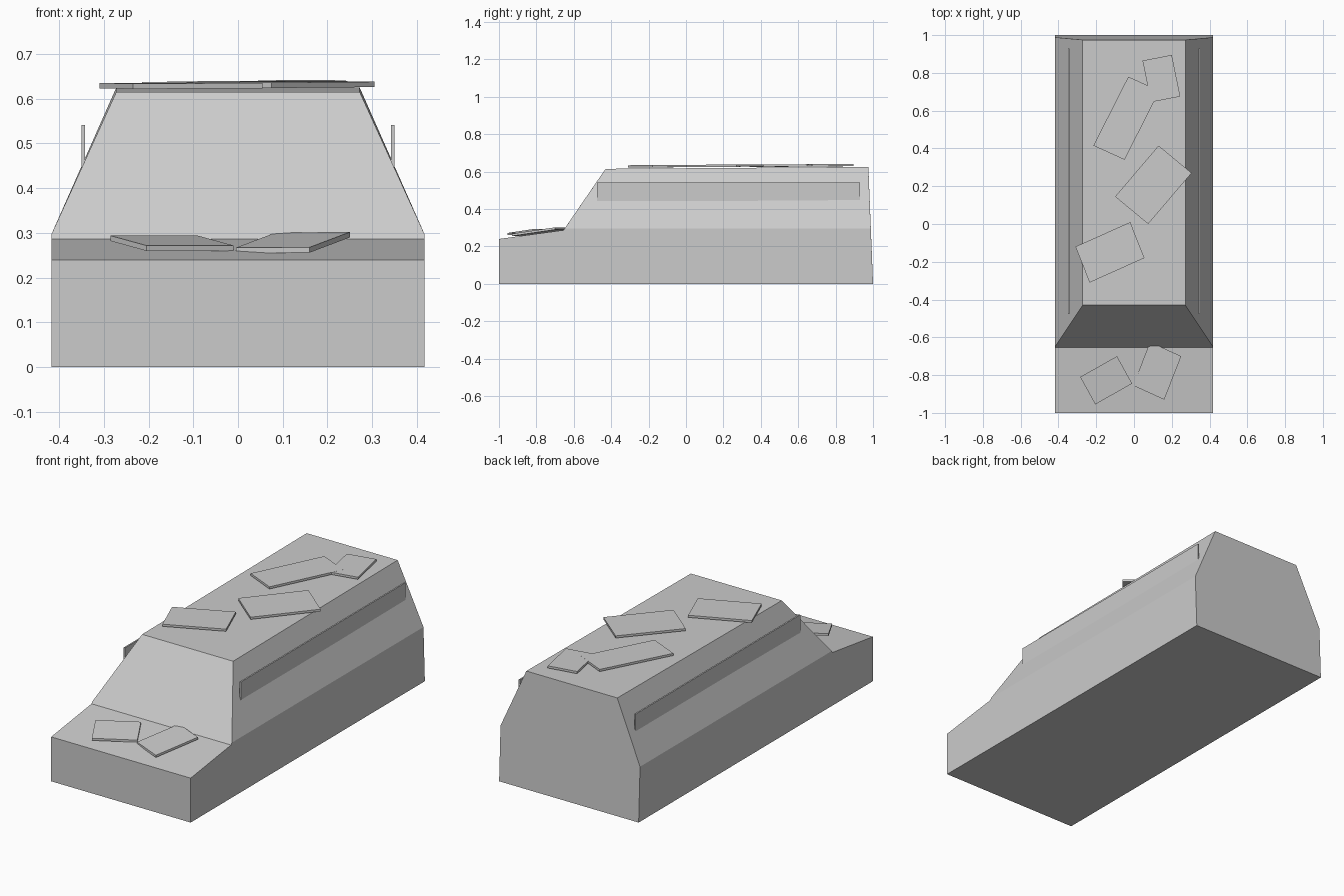
import bpy
from mathutils import Vector

cube = bpy.data.objects.get("Cube")
if cube:
    bpy.data.objects.remove(cube, do_unlink=True)

grey = bpy.data.materials.new("plain grey")
grey.use_nodes = True
colour = (0.6, 0.6, 0.6, 1)
grey.diffuse_color = colour
grey.node_tree.nodes["Principled BSDF"].inputs["Base Color"].default_value = colour


def make_object(name, verts, faces):
    mesh = bpy.data.meshes.new(name)
    mesh.from_pydata(verts, [], faces)
    mesh.materials.append(grey)
    obj = bpy.data.objects.new(name, mesh)
    bpy.context.collection.objects.link(obj)
    return obj


def make_plate(name, a, b, c, thickness=0.012):
    """Parallelogram slab from three top corners in order, the fourth implied."""
    a, b, c = Vector(a), Vector(b), Vector(c)
    if (b - a).cross(c - b).z < 0:
        a, c = c, a
    top = [a, b, c, a + c - b]
    down = Vector((0, 0, -thickness))
    sides = [(i, i + 4, (i + 1) % 4 + 4, (i + 1) % 4) for i in range(4)]
    return make_object(name, top + [p + down for p in top],
                       [(0, 1, 2, 3), (7, 6, 5, 4)] + sides)


# Body: one side outline, mirrored across x, bridged strip by strip
W, R = 0.417, 0.272
outline = [
    (W, -1.0, 0.0), (W, -1.0, 0.24),            # nose
    (W, -0.655, 0.287), (W, -0.648, 0.297),     # hood end, shoulder
    (R, -0.43, 0.615), (R, 0.975, 0.625),       # roof
    (W, 0.988, 0.297), (W, 1.0, 0.0),           # tail
]
n = len(outline)
body_verts = outline + [(-x, y, z) for x, y, z in outline]


def across(*ids):
    """Face spanning both sides of the body."""
    return tuple(ids) + tuple(i + n for i in reversed(ids))


lower_side, upper_side = (7, 6, 3, 2, 1, 0), (6, 5, 4, 3)
body_faces = [
    across(0, 1), across(1, 2), across(2, 3, 4),
    across(4, 5), across(5, 6, 7), across(7, 0),
    lower_side, upper_side,
]
body_faces += [tuple(i + n for i in reversed(f)) for f in (lower_side, upper_side)]
make_object("body", body_verts, body_faces)

# Thin upright side boards
for side, x in (("left", 0.346), ("right", -0.346)):
    bpy.ops.mesh.primitive_cube_add(size=1, location=(x, 0.227, 0.492))
    board = bpy.context.object
    board.name = side + "_side_board"
    board.scale = (0.008, 1.406, 0.098)
    board.data.materials.append(grey)

# Loose flat plates on the roof
make_plate("roof_plate_front",
           (-0.31, -0.12, 0.635), (-0.02, 0.01, 0.636), (0.055, -0.18, 0.635))
make_plate("roof_plate_middle",
           (0.13, 0.415, 0.639), (0.305, 0.27, 0.638), (0.075, 0.0, 0.636))
make_plate("roof_plate_long",
           (-0.03, 0.78, 0.64), (-0.215, 0.415, 0.637), (-0.05, 0.34, 0.637))
make_plate("roof_plate_rear",
           (0.045, 0.865, 0.641), (0.2, 0.895, 0.642), (0.245, 0.675, 0.64))

# Tilted plates on the hood
make_plate("hood_plate_right",
           (-0.285, -0.81, 0.294), (-0.205, -0.955, 0.272), (-0.01, -0.845, 0.272))
make_plate("hood_plate_left",
           (0.25, -0.70, 0.302), (0.16, -0.93, 0.268), (-0.005, -0.855, 0.267))
